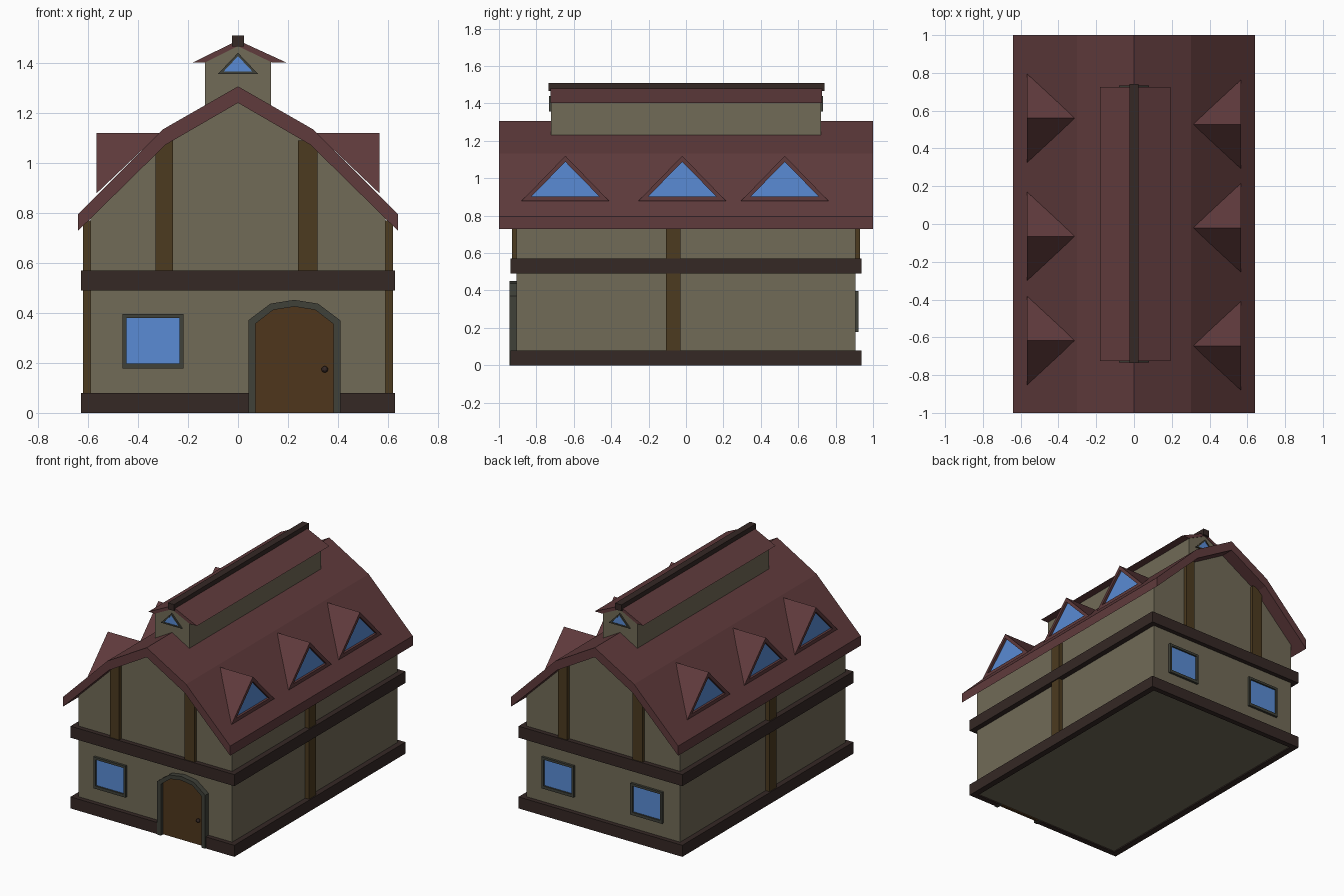
import bpy, bmesh

if "Cube" in bpy.data.objects:
    bpy.data.objects.remove(bpy.data.objects["Cube"])

def material(name, rgb):
    m = bpy.data.materials.new(name)
    m.diffuse_color = (*rgb, 1)
    m.use_nodes = True
    m.node_tree.nodes["Principled BSDF"].inputs["Base Color"].default_value = m.diffuse_color
    return m

WALL = material("plaster", (.165, .145, .095))
ROOF = material("roof_red", (.115, .043, .045))
BEAM = material("dark_timber", (.035, .021, .018))
POST = material("post_timber", (.072, .043, .014))
DOOR = material("door_wood", (.078, .037, .012))
FRAME = material("frame_grey", (.050, .052, .040))
GLASS = material("glass_blue", (.10, .26, .66))

def finish(name, bm, *mats):
    bmesh.ops.recalc_face_normals(bm, faces=bm.faces)
    me = bpy.data.meshes.new(name)
    bm.to_mesh(me)
    bm.free()
    for m in mats:
        me.materials.append(m)
    ob = bpy.data.objects.new(name, me)
    bpy.context.collection.objects.link(ob)
    return ob

def prism(name, pts, y0, y1, mat):
    """Extrude an x/z outline along y."""
    bm = bmesh.new()
    a, b = [[bm.verts.new((x, y, z)) for x, z in pts] for y in (y0, y1)]
    bm.faces.new(a)
    bm.faces.new(b)
    for i in range(len(pts)):
        j = (i + 1) % len(pts)
        bm.faces.new((a[i], a[j], b[j], b[i]))
    return finish(name, bm, mat)

def box(name, x0, x1, y0, y1, z0, z1, mat):
    return prism(name, [(x0, z0), (x1, z0), (x1, z1), (x0, z1)], y0, y1, mat)

def ring(name, outer, inner, y0, y1, mat, closed=True):
    """Frame between two matching x/z outlines, with thickness in y."""
    bm = bmesh.new()
    loops = [[bm.verts.new((x, y, z)) for x, z in pts]
             for pts, y in ((outer, y0), (outer, y1), (inner, y1), (inner, y0))]
    n = len(outer)
    for i in range(n if closed else n - 1):
        j = (i + 1) % n
        for k in range(4):
            p, q = loops[k], loops[(k + 1) % 4]
            bm.faces.new((p[i], p[j], q[j], q[i]))
    if not closed:
        for i in (0, n - 1):
            bm.faces.new([lp[i] for lp in loops])
    return finish(name, bm, mat)

def rect(x0, x1, z0, z1):
    return [(x0, z0), (x1, z0), (x1, z1), (x0, z1)]

def mirrored(half):
    """Complete a half outline running from the right edge to x = 0."""
    return half + [(-x, z) for x, z in reversed(half) if x > 0]

# House body and gambrel roof
prism("house_walls", mirrored([(.59, .008), (.59, .80), (.295, 1.09), (0, 1.26)]), -.906, .906, WALL)
top = [(-.64, .795), (-.302, 1.133), (0, 1.306), (.302, 1.133), (.64, .795)]
under = [(.64, .728), (.29, 1.072), (0, 1.24), (-.29, 1.072), (-.64, .728)]
prism("main_roof", top + under, -1, 1, ROOF)

# Horizontal beams (the base has a gap at the door)
for label, z0, z1 in (("base", 0, .08), ("middle", .49, .57)):
    for side, s in (("right", 1), ("left", -1)):
        box(f"{label}_beam_{side}", s * .585, s * .628, -.937, .937, z0, z1, BEAM)
    box(f"{label}_beam_back", -.585, .585, .9, .937, z0, z1, BEAM)
    spans = [(-.585, .05), (.40, .585)] if label == "base" else [(-.585, .585)]
    for i, (x0, x1) in enumerate(spans):
        box(f"{label}_beam_front_{i + 1}", x0, x1, -.937, -.9, z0, z1, BEAM)

# Upright posts on the gables and sides
for label, s in (("front", 1), ("back", -1)):
    for i, (x0, x1) in enumerate(((-.33, -.26), (.24, .318))):
        box(f"{label}_post_{i + 1}", s * x0, s * x1, -s * .93, -s * .9, .56, 1.09, POST)
for side, s in (("right", 1), ("left", -1)):
    box(f"side_post_{side}", s * .58, s * .62, -.107, -.03, .07, .77, POST)

# Square windows: one in front, two at the back
for label, cx, s in (("front", -.34, -1), ("back_left", -.34, 1), ("back_right", .34, 1)):
    ring(f"{label}_window_frame", rect(cx - .122, cx + .122, .178, .396),
         rect(cx - .106, cx + .106, .198, .38), s * .9, s * .922, FRAME)
    prism(f"{label}_window_glass", rect(cx - .11, cx + .11, .194, .384), s * .9, s * .911, GLASS)

# Arched door
C = .225
outer = [(C + x, z) for x, z in ((-.184, 0), (-.184, .37), (-.095, .437), (0, .452),
                                 (.095, .437), (.184, .37), (.184, 0))]
inner = [(C + x, z) for x, z in ((-.156, 0), (-.156, .356), (-.084, .412), (0, .425),
                                 (.084, .412), (.156, .356), (.156, 0))]
ring("door_frame", outer, inner, -.943, -.9, FRAME, closed=False)
prism("door", inner, -.918, -.9, DOOR)
bpy.ops.mesh.primitive_uv_sphere_add(segments=12, ring_count=8, radius=.013, location=(.347, -.932, .174))
knob = bpy.context.object
knob.name = "door_knob"
knob.data.materials.append(BEAM)
box("knob_stem", .342, .352, -.93, -.915, .169, .179, BEAM)

# Ridge lantern: walls, roof, cap and end windows
prism("lantern_walls", mirrored([(.132, 1.19), (.132, 1.408), (0, 1.475)]), -.722, .722, WALL)
prism("lantern_roof", [(-.18, 1.402), (0, 1.49), (.192, 1.402), (.135, 1.402), (0, 1.467), (-.13, 1.402)],
      -.724, .726, ROOF)
box("lantern_ridge_cap", -.024, .024, -.735, .741, 1.466, 1.51, BEAM)
for label, s in (("front", -1), ("back", 1)):
    ring(f"lantern_{label}_window_frame", [(-.08, 1.356), (.08, 1.356), (0, 1.44)],
         [(-.058, 1.365), (.058, 1.365), (0, 1.427)], s * .715, s * .732, FRAME)
    prism(f"lantern_{label}_window_glass", [(-.064, 1.362), (.064, 1.362), (0, 1.431)],
          s * .715, s * .728, GLASS)

def dormer(name, s, y):
    """Pointed dormer whose window face is inset and recessed."""
    bm = bmesh.new()
    a, b, c, d = [bm.verts.new((s * x, y + dy, z)) for x, dy, z in
                  ((.566, -.235, .878), (.566, .235, .878), (.566, 0, 1.12), (.312, 0, 1.12))]
    bm.faces.new((a, c, d))
    bm.faces.new((b, d, c))
    bm.faces.new((a, d, b))
    rim = (a, b, c)
    front, pane = [[bm.verts.new((s * x, y + dy, z)) for dy, z in
                    ((-.182, .902), (.182, .902), (0, 1.088))] for x in (.566, .55)]
    for i in range(3):
        j = (i + 1) % 3
        bm.faces.new((rim[i], rim[j], front[j], front[i]))
        bm.faces.new((front[i], front[j], pane[j], pane[i]))
    bm.faces.new(pane).material_index = 1
    finish(name, bm, ROOF, GLASS)

# Three dormers on each slope
for side, s, centres in (("right", 1, (-.645, -.02, .528)), ("left", -1, (-.617, -.065, .56))):
    for i, y in enumerate(centres):
        dormer(f"dormer_{side}_{i + 1}", s, y)
